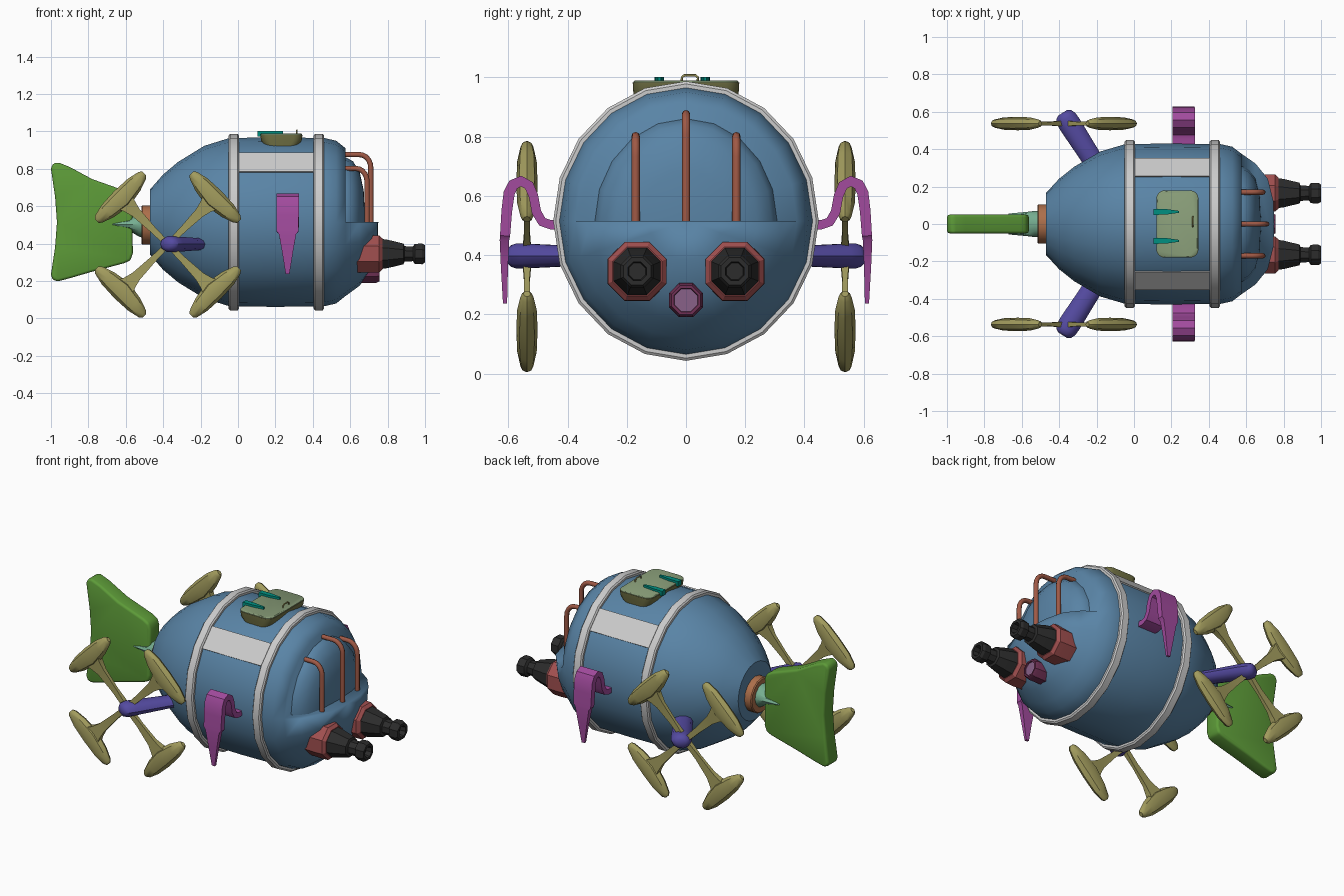
import bpy, bmesh
from math import sin, cos, pi, radians
from mathutils import Vector, Matrix

if "Cube" in bpy.data.objects:
    bpy.data.objects.remove(bpy.data.objects["Cube"])

CZ, FLAT = 0.515, 0.95      # hull axis height, hull width/height ratio
COL = dict(blue=(.10, .23, .38), pipe=(.35, .10, .06), red=(.36, .08, .08), black=(.025, .025, .025),
           plum=(.16, .03, .09), glass=(.25, .12, .25), pink=(.36, .07, .34), violet=(.09, .07, .36),
           sand=(.36, .33, .11), olive=(.17, .17, .06), sage=(.25, .34, .19), teal=(0, .28, .22),
           orange=(.42, .16, .07), mint=(.18, .42, .28), green=(.11, .33, .04))


def paint(ob, col):
    if col:
        m = bpy.data.materials.get(col) or bpy.data.materials.new(col)
        m.diffuse_color = (*COL[col], 1)
        m.use_nodes = True
        m.node_tree.nodes["Principled BSDF"].inputs["Base Color"].default_value = m.diffuse_color
        ob.data.materials.append(m)


def loft(name, rings, col, angle=32, bevel=0):
    """Skin a list of equal-length point rings and cap both ends."""
    bm = bmesh.new()
    vs = [[bm.verts.new(p) for p in r] for r in rings]
    n = len(rings[0])
    for a, b in zip(vs, vs[1:]):
        for i in range(n):
            j = (i + 1) % n
            bm.faces.new((a[i], a[j], b[j], b[i]))
    bm.faces.new(vs[0])
    bm.faces.new(vs[-1])
    bmesh.ops.remove_doubles(bm, verts=bm.verts, dist=1e-5)
    bmesh.ops.recalc_face_normals(bm, faces=bm.faces)
    me = bpy.data.meshes.new(name)
    bm.to_mesh(me)
    bm.free()
    ob = bpy.data.objects.new(name, me)
    bpy.context.collection.objects.link(ob)
    paint(ob, col)
    for o in bpy.context.selected_objects:
        o.select_set(False)
    ob.select_set(True)
    bpy.context.view_layer.objects.active = ob
    if bevel:
        b = ob.modifiers.new("bevel", 'BEVEL')
        b.width, b.segments = bevel, 3
        bpy.ops.object.modifier_apply(modifier="bevel")
    bpy.ops.object.shade_smooth_by_angle(angle=radians(angle))
    return ob


def turn(name, prof, n, col, y=0, z=CZ, sy=1, phase=0, angle=32):
    """Revolve (x, radius) pairs around an axis parallel to x."""
    return loft(name, [[(x, y + r * sy * sin(2 * pi * (i + phase) / n), z + r * cos(2 * pi * (i + phase) / n))
                        for i in range(n)] for x, r in prof], col, angle)


def pipe(name, pts, rad, col):
    cu = bpy.data.curves.new(name, 'CURVE')
    cu.dimensions, cu.bevel_depth, cu.bevel_resolution, cu.use_fill_caps = '3D', rad, 2, True
    sp = cu.splines.new('POLY')
    sp.points.add(len(pts) - 1)
    for p, q in zip(sp.points, pts):
        p.co = (*q, 1)
    ob = bpy.data.objects.new(name, cu)
    bpy.context.collection.objects.link(ob)
    paint(ob, col)


def round_rect(cx, hx, hy, r, z):
    return [(cx + sx * (hx - r) + r * cos(a), sy * (hy - r) + r * sin(a), z)
            for k, (sx, sy) in enumerate([(1, 1), (-1, 1), (-1, -1), (1, -1)])
            for a in [pi / 2 * (k + t / 4) for t in range(5)]]


# Hull, with the upper nose cut back to a ledge
hull = turn("hull", [(-.47, .175), (-.40, .255), (-.32, .322), (-.18, .408), (-.045, .45), (.2, .453), (.46, .45),
                     (.525, .435), (.575, .395), (.65, .34), (.715, .255), (.745, .13), (.75, .0)],
            20, "blue", sy=FLAT)
cutter = loft("nose_cutter", [[(x, -.6, CZ), (x, .6, CZ), (x, .6, 1.2), (x, -.6, 1.2)] for x in (.575, 1)], None)
cutter.hide_render = True
bpy.context.view_layer.objects.active = hull
cut = hull.modifiers.new("cut", 'BOOLEAN')
cut.operation, cut.object = 'DIFFERENCE', cutter
bpy.ops.object.modifier_apply(modifier="cut")
bpy.data.objects.remove(cutter)

# Canopy dome and its guard pipes
turn("canopy", [(.56, .347), (.58, .345), (.615, .325), (.65, .27), (.672, .17), (.68, 0)], 20, "blue", sy=.89)
for nm, y, top, x0, x1 in (("left", -.17, .802, .57, .69), ("middle", 0, .876, .55, .71), ("right", .17, .802, .57, .69)):
    bend = [(x1 - .06 + .06 * sin(a), y, top - .07 + .07 * cos(a)) for a in [pi / 10 * k for k in range(6)]]
    pipe("guard_pipe_" + nm, [(x0, y, top)] + bend + [(x1, y, .505)], .014, "pipe")

# Hoop bands and the grey straps joining them
for nm, x in (("rear", -.05), ("front", .405)):
    turn("band_" + nm, [(x, .43), (x, .463), (x + .007, .472), (x + .048, .472), (x + .055, .463), (x + .055, .43)],
         20, None, sy=FLAT, angle=25)
for s in (-1, 1):
    sec = [(r, radians(a)) for r, a in ((.44, 36), (.46, 36), (.46, 54), (.44, 54))]
    loft("strap", [[(x, s * r * FLAT * cos(a), CZ + r * sin(a)) for r, a in sec] for x in (-.01, .42)], None)

# Roof hatch with lid, hinges and handle
loft("hatch_base", [round_rect(.232, hx, hy, .045, z)
                    for hx, hy, z in ((.085, .172, .90), (.09, .175, .925), (.108, .178, .95), (.113, .18, .982))], "olive")
loft("hatch_lid", [round_rect(.232, h, h + .067, .045, z) for h, z in ((.111, .975), (.111, .985), (.106, .989))], "sage")
for y in (-.09, .065):
    loft("hatch_hinge", [[(x, y - w, .972), (x, y + w, .972), (x, y + w, 1.002), (x, y - w, 1.002)]
                         for x, w in ((.105, .016), (.17, .015), (.24, .005))], "teal")
pipe("hatch_handle", [(.315, -.014, .98), (.315, -.014, 1.0), (.315, -.006, 1.007), (.315, .032, 1.007),
                      (.315, .04, 1.0), (.315, .04, .98)], .004, "sand")

# Twin nose barrels
for s in (-1, 1):
    turn("barrel_socket", [(.58, .105), (.70, .109), (.755, .107), (.772, .09), (.772, .05)], 8, "red", s * .165, .345, phase=.5)
    turn("barrel", [(.76, .088), (.80, .082), (.885, .06), (.89, .045), (.935, .042), (.945, .058),
                    (.985, .06), (1, .05), (1, .034), (.965, .03)], 8, "black", s * .165, .345, phase=.5)

# Small lower porthole
turn("porthole_rim", [(.6, .062), (.74, .062), (.757, .053), (.757, .043), (.745, .04)], 8, "plum", 0, .248, phase=.5)
turn("porthole_glass", [(.7, .042), (.75, .042)], 8, "glass", 0, .248, phase=.5)

# Side hooks: a ribbon with tapering width (y, z, half width, half thickness)
HOOK = [(.40, .505, .06, .016), (.455, .502, .06, .016), (.485, .512, .06, .016), (.505, .545, .06, .016),
        (.515, .60, .06, .016), (.53, .635, .06, .017), (.557, .65, .06, .018), (.583, .638, .06, .019),
        (.597, .61, .06, .019), (.605, .55, .06, .018), (.611, .465, .058, .017), (.613, .45, .046, .016),
        (.613, .36, .03, .012), (.611, .237, .01, .007)]
for s in (-1, 1):
    rings = []
    for i, (y, z, w, t) in enumerate(HOOK):
        a, b = HOOK[max(i - 1, 0)], HOOK[min(i + 1, len(HOOK) - 1)]
        d = Vector((b[0] - a[0], b[1] - a[1])).normalized()
        rings.append([(.265 + u * w, s * (y - d.y * v * t), z + d.x * v * t)
                      for u, v in ((-1, -1), (1, -1), (1, 1), (-1, 1))])
    loft("side_hook", rings, "pink")

# Rotor arms, swept back from the hull
for s in (-1, 1):
    d = Vector((-.54, .84))
    n = Vector((.84, .54))
    rings = []
    for k, w, h in ((-.1, .05, .028), (0, .053, .032), (.12, .056, .037), (.26, .06, .043), (.30, .058, .045),
                    (.325, .048, .038), (.338, .028, .02)):
        c = Vector((-.20, .31)) + d * k
        rings.append([(c.x + n.x * w * cos(a), s * (c.y + n.y * w * cos(a)), .397 + h * sin(a))
                      for a in [pi / 5 * i for i in range(10)]])
    loft("rotor_arm", rings, "violet", 40)

# Four paddles per side on flared spokes
for s in (-1, 1):
    for k in range(4):
        place = (Matrix.Translation((-.375, s * .537, .395)) @ Matrix.Rotation(pi / 4 + k * pi / 2, 4, 'Y'))
        rings = [[place @ Vector((u, t * sin(a), c + w * cos(a))) for a in [pi / 4 * i for i in range(8)]]
                 for u, c, w, t in ((-.18, .358, .014, .012), (-.165, .358, .027, .022), (-.10, .354, .046, .033),
                                    (0, .348, .057, .036), (.10, .354, .046, .033), (.165, .358, .027, .022),
                                    (.18, .358, .014, .012))]
        loft("paddle", rings, "sand", 40)
        rings = [[place @ Vector((x * w, y * t, r)) for x, y in ((-1, -1), (1, -1), (1, 1), (-1, 1))]
                 for r, w, t in ((0, .014, .016), (.12, .018, .009), (.24, .027, .012), (.29, .04, .018), (.33, .06, .02))]
        loft("paddle_spoke", rings, "sand")

# Tail collar, wedge mount and fin
turn("tail_collar", [(-.517, .08), (-.517, .1), (-.511, .105), (-.45, .105)], 16, "orange", 0, .5)
loft("fin_mount", [[(x, w * cos(a), .503 + h * sin(a)) for a in [pi / 6 * i for i in range(12)]]
                   for x, w, h in ((-.50, .07, .075), (-.53, .07, .065), (-.58, .064, .035), (-.67, .056, .008))], "mint")
FIN = [(-1.0, .80), (-.992, .825), (-.965, .836), (-.90, .81), (-.78, .745), (-.61, .685), (-.575, .665), (-.562, .63),
       (-.565, .51), (-.562, .35), (-.575, .31), (-.61, .295), (-.78, .25), (-.90, .215), (-.965, .198), (-.992, .208),
       (-1.0, .235), (-.978, .38), (-.968, .515), (-.978, .65)]
loft("tail_fin", [[(x, y, z) for x, z in FIN] for y in (-.05, .05)], "green", bevel=.018)
